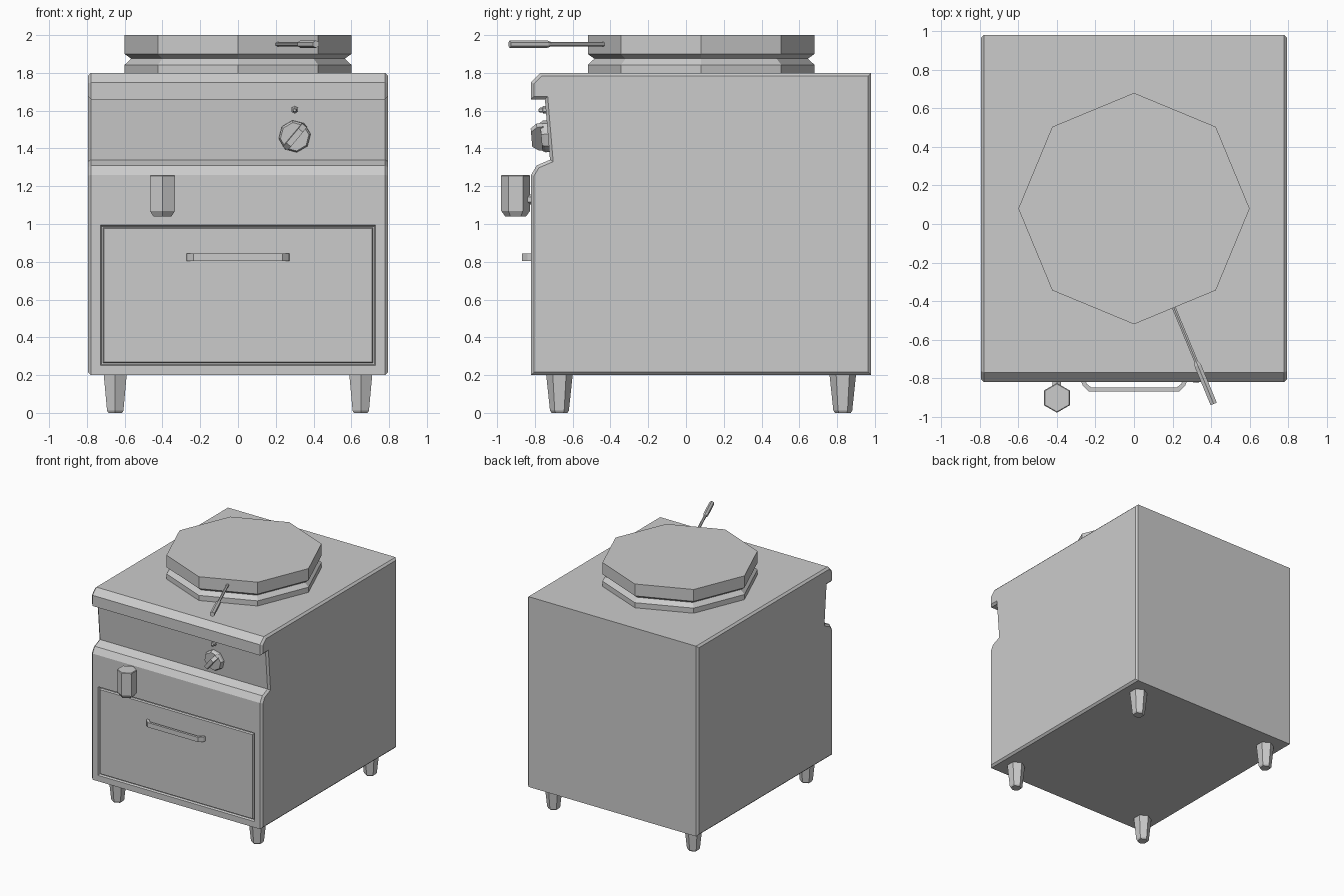
import bpy, bmesh, math
from mathutils import Matrix, Vector

if "Cube" in bpy.data.objects:
    bpy.data.objects.remove(bpy.data.objects["Cube"], do_unlink=True)

steel = bpy.data.materials.new("steel grey")
steel.use_nodes = True
GREY = (0.6, 0.6, 0.6, 1)
steel.diffuse_color = GREY
steel.node_tree.nodes["Principled BSDF"].inputs["Base Color"].default_value = GREY


def finish(name, bm, matrix=Matrix()):
    bmesh.ops.recalc_face_normals(bm, faces=bm.faces)
    bm.transform(matrix)
    mesh = bpy.data.meshes.new(name)
    bm.to_mesh(mesh)
    bm.free()
    mesh.materials.append(steel)
    obj = bpy.data.objects.new(name, mesh)
    bpy.context.scene.collection.objects.link(obj)


def lathe(name, sides, profile, matrix):
    """Faceted solid from (radius, height) pairs, with a corner on the y axis."""
    bm = bmesh.new()
    rings = []
    for r, h in profile:
        angles = [math.pi / 2 + math.tau * i / sides for i in range(sides)]
        rings.append([bm.verts.new((r * math.cos(a), r * math.sin(a), h)) for a in angles])
    for low, high in zip(rings, rings[1:]):
        for i in range(sides):
            j = (i + 1) % sides
            bm.faces.new((low[i], low[j], high[j], high[i]))
    bm.faces.new(rings[0][::-1])
    bm.faces.new(rings[-1])
    finish(name, bm, matrix)


def prism_mesh(outline, depth):
    """Outline in local xy, extruded symmetrically along local z."""
    bm = bmesh.new()
    rings = [[bm.verts.new((x, y, z)) for x, y in outline] for z in (-depth / 2, depth / 2)]
    low, high = rings
    for i in range(len(outline)):
        bm.faces.new((low[i - 1], low[i], high[i], high[i - 1]))
    bm.faces.new(low[::-1])
    bm.faces.new(high)
    bmesh.ops.recalc_face_normals(bm, faces=bm.faces)
    return bm


# Cabinet: side profile in (y, z), extruded across x, with chamfered sides
side = [(0.98, 0.2), (0.98, 1.8), (-0.77, 1.8), (-0.82, 1.75), (-0.82, 1.66),
        (-0.747, 1.66), (-0.72, 1.34), (-0.79, 1.31), (-0.82, 1.26),
        (-0.82, 1.045), (-0.82, 0.2)]
bm = prism_mesh(side, 1.59)
bm.transform(Matrix(((0, 0, 1, 0), (1, 0, 0, 0), (0, 1, 0, 0), (0, 0, 0, 1))))
bm.normal_update()
cap_edges = {e for f in bm.faces if abs(f.normal.x) > 0.9 for e in f.edges}
bmesh.ops.bevel(bm, geom=list(cap_edges), offset=0.016, segments=1, affect='EDGES')
bm.normal_update()

# Door: grooved panel inset into the lower front face
front = [f for f in bm.faces if f.normal.y < -0.99 and f.calc_center_median().z < 1.0]
door = max(front, key=lambda f: f.calc_area())
for thickness, depth in ((0.05, 0), (0.007, -0.015), (0.007, 0), (0.005, 0.015)):
    bmesh.ops.inset_individual(bm, faces=[door], thickness=thickness, depth=depth,
                               use_even_offset=True)
finish("cabinet", bm)

# Legs
for x, side_name in ((-0.65, "right"), (0.65, "left")):
    for y, end_name in ((-0.67, "front"), (0.83, "back")):
        lathe(f"{end_name}_{side_name}_leg", 6, [(0.042, 0), (0.05, 0.012), (0.07, 0.2)],
              Matrix.Translation((x, y, 0)))

# Pan rim and lid
pan = Matrix.Translation((0, 0.08, 0))
lathe("pan_rim", 8, [(0.6, 1.8), (0.6, 1.843), (0.565, 1.875)], pan)
lathe("pan_lid", 8, [(0.565, 1.875), (0.6, 1.9), (0.6, 2.0)], pan)

# Lid lever, square to one lid side
aim = Vector((math.sin(math.pi / 8), -math.cos(math.pi / 8), 0))
turn = aim.to_track_quat('Z', 'Y').to_matrix().to_4x4()
lever = Matrix.Translation((0.205, -0.43, 1.952)) @ turn
lathe("lever_rod", 6, [(0.011, -0.05), (0.011, 0.33)], lever)
lathe("lever_grip", 6, [(0.012, 0.31), (0.02, 0.33), (0.02, 0.545)], lever)

# Hanging cup with its wall mount
lathe("cup", 6, [(0.055, 1.04), (0.077, 1.07), (0.077, 1.255), (0.072, 1.26)],
      Matrix.Translation((-0.4, -0.902, 0)))
lathe("cup_mount", 6, [(0.026, 0), (0.026, 0.06)],
      Matrix.Translation((-0.4, -0.81, 1.13)) @ Matrix.Rotation(math.pi / 2, 4, 'X'))

# Door handle: bent bar, outer outline one way and inner outline back
outer = [(0.275, -0.815), (0.265, -0.84), (0.235, -0.868)]
inner = [(0.25, -0.815), (0.245, -0.83), (0.222, -0.848)]
bar = outer + [(-x, y) for x, y in outer[::-1]]
bar += [(-x, y) for x, y in inner] + inner[::-1]
finish("door_handle", prism_mesh(bar, 0.04), Matrix.Translation((0, 0, 0.825)))


# Controls sit on the sloping panel, local z pointing out of it
def on_panel(x, z):
    y = -0.72 - 0.027 * (z - 1.34) / 0.32
    return Matrix.Translation((x, y, z)) @ Matrix.Rotation(math.radians(94.8), 4, 'X')


knob = on_panel(0.3, 1.465)
lathe("knob_base", 8, [(0.085, -0.005), (0.085, 0.02), (0.076, 0.036)],
      knob @ Matrix.Rotation(math.radians(8), 4, 'Z'))
ridge = [(-0.082, 0.02), (0.082, 0.02), (0.08, 0.055), (0.05, 0.088),
         (-0.05, 0.088), (-0.08, 0.055)]
finish("knob_grip", prism_mesh(ridge, 0.032),
       knob @ Matrix.Rotation(math.radians(50), 4, 'Z') @ Matrix.Rotation(math.pi / 2, 4, 'X'))

lathe("indicator_lamp", 6, [(0.02, -0.005), (0.02, 0.014), (0.013, 0.018),
                            (0.013, 0.03), (0.007, 0.038)], on_panel(0.3, 1.605))
